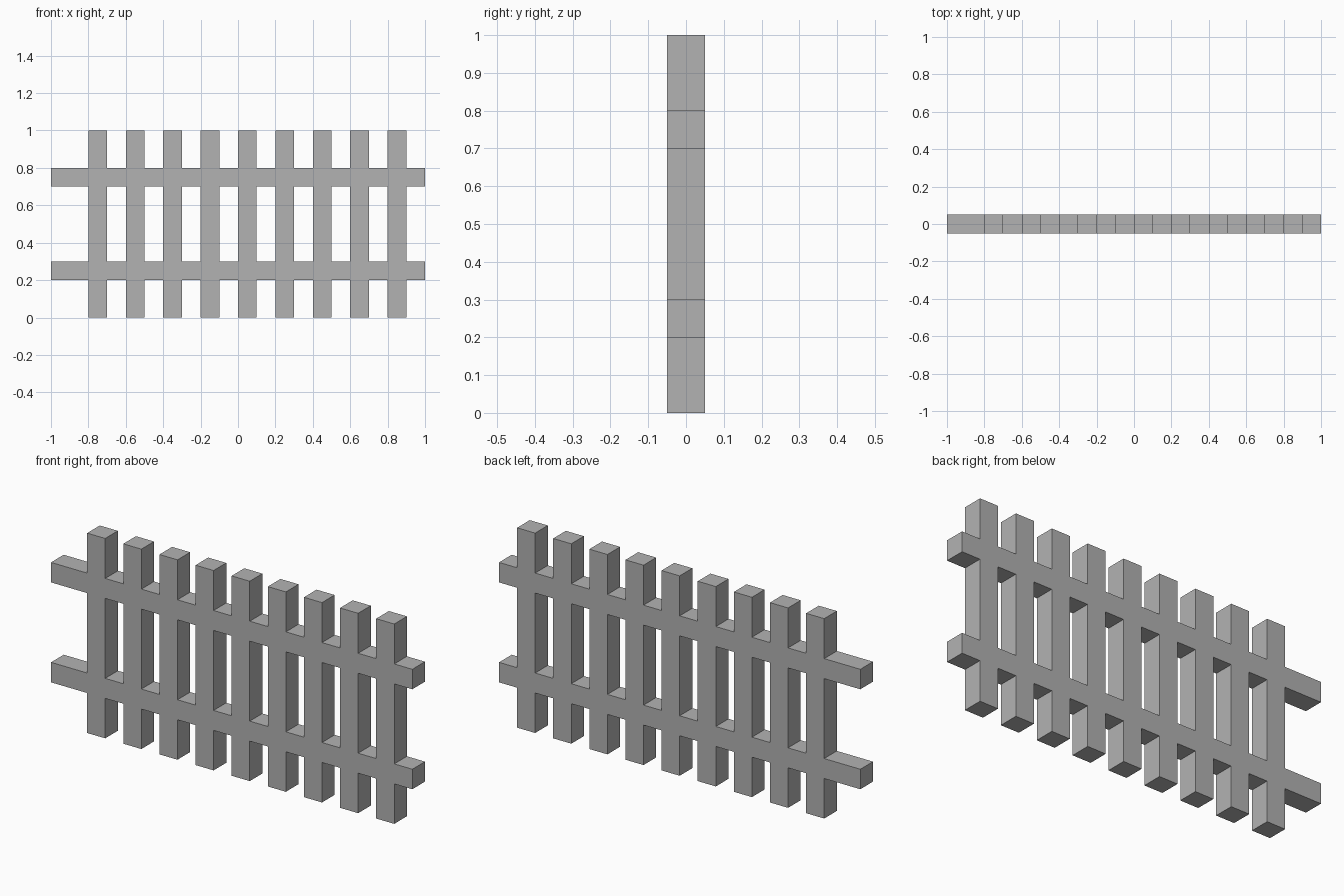
import bpy

if "Cube" in bpy.data.objects:
    bpy.data.objects.remove(bpy.data.objects["Cube"])

grey = bpy.data.materials.new("fence_grey")
grey.diffuse_color = (0.448, 0.448, 0.448, 1.0)
grey.use_nodes = True
grey.node_tree.nodes["Principled BSDF"].inputs["Base Color"].default_value = grey.diffuse_color

THICK = 0.1


def box(name, size, centre):
    bpy.ops.mesh.primitive_cube_add(size=1, location=centre)
    ob = bpy.context.object
    ob.name = name
    ob.scale = size
    bpy.ops.object.transform_apply(location=False, rotation=False, scale=True)
    ob.data.materials.append(grey)
    return ob


# Upright pickets, evenly spaced and slightly offset towards +x
for i in range(9):
    box(f"picket_{i + 1}", (0.1, THICK, 1.0), (-0.75 + 0.2 * i, 0, 0.5))

# Two full-length horizontal rails, flush with the pickets
for name, z in (("lower_rail", 0.25), ("upper_rail", 0.75)):
    box(name, (2.0, THICK, 0.1), (0, 0, z))
